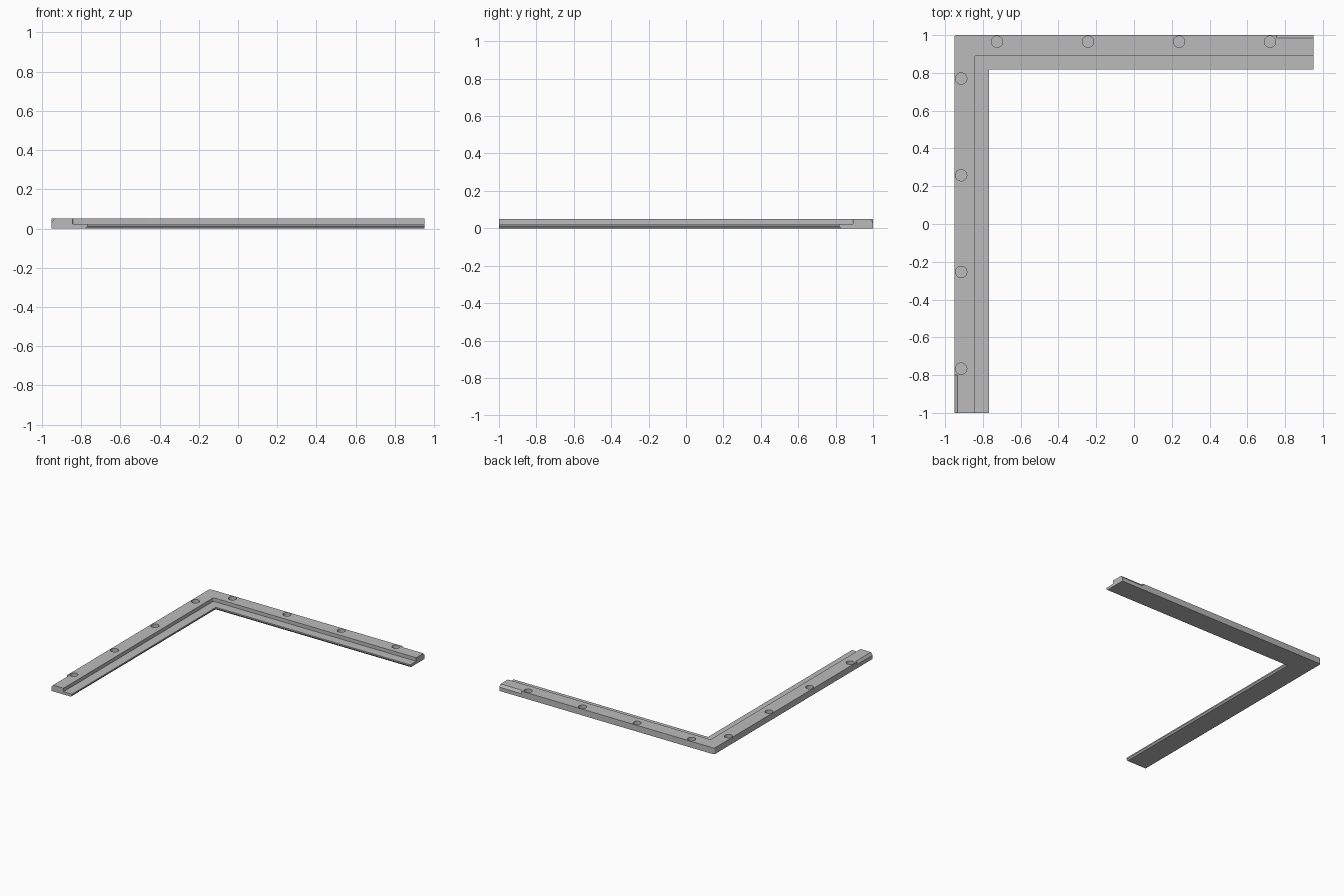
import bpy, bmesh
from mathutils import Vector

cube = bpy.data.objects.get("Cube")
if cube:
    bpy.data.objects.remove(cube, do_unlink=True)

LEFT, RIGHT, FRONT, BACK = -0.95, 0.95, -1.0, 1.0

grey = bpy.data.materials.new("plain grey")
grey.use_nodes = True
colour = (0.5, 0.5, 0.5, 1)
grey.diffuse_color = colour
grey.node_tree.nodes["Principled BSDF"].inputs["Base Color"].default_value = colour


def make_object(name, bm):
    bmesh.ops.recalc_face_normals(bm, faces=bm.faces)
    mesh = bpy.data.meshes.new(name)
    bm.to_mesh(mesh)
    bm.free()
    mesh.materials.append(grey)
    obj = bpy.data.objects.new(name, mesh)
    bpy.context.collection.objects.link(obj)
    return obj


def loft(bm, rings):
    """Skin closed rings of points and cap both ends."""
    rings = [[bm.verts.new(p) for p in ring] for ring in rings]
    n = len(rings[0])
    for a, b in zip(rings, rings[1:]):
        for i in range(n):
            j = (i + 1) % n
            bm.faces.new((a[i], a[j], b[j], b[i]))
    bm.faces.new(rings[0])
    bm.faces.new(rings[-1])


# Stepped L-shaped frame: (distance in from the outer edge, height)
profile = [(0, 0), (0.172, 0), (0.182, 0.012), (0.182, 0.022),
           (0.107, 0.022), (0.107, 0.05), (0, 0.05)]
bm = bmesh.new()
loft(bm, [
    [(RIGHT, BACK - u, z) for u, z in profile],
    [(LEFT + u, BACK - u, z) for u, z in profile],
    [(LEFT + u, FRONT, z) for u, z in profile],
])
# Round the outer corner and the inner corner of the step
upright = [e for e in bm.edges
           if abs(e.verts[0].co.z - e.verts[1].co.z) > 0.02
           and all(abs(v.co.x - LEFT - BACK + v.co.y) < 1e-4 for v in e.verts)]
bmesh.ops.bevel(bm, geom=upright, offset=0.01, segments=4,
                profile=0.5, affect='EDGES')
frame = make_object("corner_frame", bm)

# Round pockets along both arms
hole_bm = bmesh.new()
inset, radius, floor = 0.035, 0.03, 0.02
centres = [(-0.725 + 0.4817 * i, BACK - inset) for i in range(4)]
centres += [(LEFT + inset, 0.77 - 0.512 * i) for i in range(4)]
for x, y in centres:
    made = bmesh.ops.create_cone(hole_bm, cap_ends=True, segments=32,
                                 radius1=radius, radius2=radius, depth=0.1)
    bmesh.ops.translate(hole_bm, verts=made["verts"],
                        vec=Vector((x, y, floor + 0.05)))
holes = make_object("hole_cutter", hole_bm)

# Sloped relief on the outer top edge near each free end
relief_bm = bmesh.new()
wedge = [(0.015, 0.05), (0.015, 0.07), (-0.02, 0.07), (-0.02, 0.004), (0, 0.03)]
loft(relief_bm, [[(x, BACK - u, z) for u, z in wedge] for x in (0.755, 1.0)])
loft(relief_bm, [[(LEFT + u, y, z) for u, z in wedge] for y in (-0.8, -1.05)])
reliefs = make_object("relief_cutter", relief_bm)

# Cut, apply, and discard the cutters
bpy.context.view_layer.objects.active = frame
for cutter in (holes, reliefs):
    cutter.hide_render = True
    mod = frame.modifiers.new(cutter.name, 'BOOLEAN')
    mod.operation = 'DIFFERENCE'
    mod.solver = 'EXACT'
    mod.object = cutter
    bpy.ops.object.modifier_apply(modifier=mod.name)
    bpy.data.objects.remove(cutter, do_unlink=True)

bpy.ops.object.select_all(action='DESELECT')
frame.select_set(True)
bpy.ops.object.shade_smooth_by_angle()
